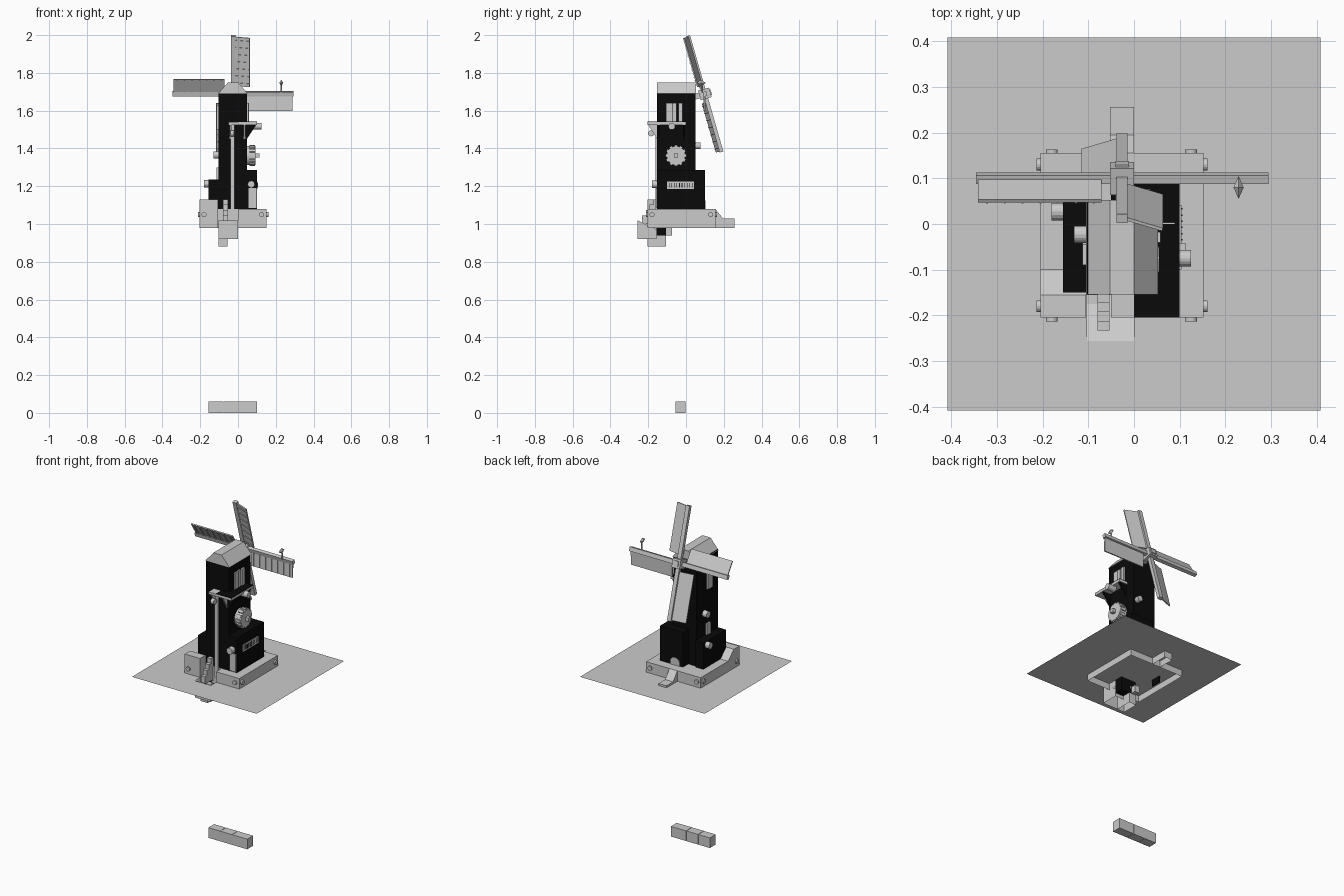
import bpy, bmesh, math
from mathutils import Matrix, Vector

if "Cube" in bpy.data.objects:
    bpy.data.objects.remove(bpy.data.objects["Cube"])


def material(name, value):
    m = bpy.data.materials.new(name)
    m.use_nodes = True
    colour = (value, value, value, 1)
    m.diffuse_color = colour
    m.node_tree.nodes["Principled BSDF"].inputs["Base Color"].default_value = colour
    return m


GREY = material("light_grey", 0.6)
BLACK = material("black", 0.003)


def finish(name, bm, mat):
    mesh = bpy.data.meshes.new(name)
    bm.to_mesh(mesh)
    bm.free()
    mesh.materials.append(mat)
    ob = bpy.data.objects.new(name, mesh)
    bpy.context.collection.objects.link(ob)
    return ob


def box(name, x, y, z, mat=GREY, frame=None):
    """Box from (min, max) ranges, optionally placed by a matrix."""
    bm = bmesh.new()
    bmesh.ops.create_cube(bm, size=1)
    for v in bm.verts:
        v.co = Vector([r[0] + (c + 0.5) * (r[1] - r[0]) for c, r in zip(v.co, (x, y, z))])
    if frame:
        bm.transform(frame)
    return finish(name, bm, mat)


def cylinder(name, centre, axis, radius, depth, sides=16, mat=GREY, top=None):
    bm = bmesh.new()
    bmesh.ops.create_cone(bm, cap_ends=True, segments=sides, radius1=radius,
                          radius2=radius if top is None else top, depth=depth)
    turn = Vector((0, 0, 1)).rotation_difference(Vector(axis)).to_matrix().to_4x4()
    bm.transform(Matrix.Translation(centre) @ turn)
    return finish(name, bm, mat)


def prism(name, profile, axis, span, mat=GREY, open_bottom=False):
    """Extrude a flat profile along the x, y or z axis."""
    bm = bmesh.new()
    place = {'x': lambda a, b, s: (s, a, b), 'y': lambda a, b, s: (a, s, b),
             'z': lambda a, b, s: (a, b, s)}[axis]
    face = bm.faces.new([bm.verts.new(place(a, b, span[0])) for a, b in profile])
    out = bmesh.ops.extrude_face_region(bm, geom=[face], use_keep_orig=True)
    shift = place(0, 0, span[1] - span[0])
    bmesh.ops.translate(bm, vec=shift, verts=[v for v in out["geom"] if isinstance(v, bmesh.types.BMVert)])
    bmesh.ops.recalc_face_normals(bm, faces=bm.faces)
    if open_bottom:
        low = [f for f in bm.faces if f.normal.z < -0.9]
        bmesh.ops.delete(bm, geom=low, context='FACES_ONLY')
    return finish(name, bm, mat)


# Ground sheet with a pit opening in front of the tower
GROUND, SKIRT = 1.018, 0.98
bm = bmesh.new()
rings = []
for x0, x1, y0, y1 in ((-0.408, 0.408, -0.408, 0.408), (-0.103, 0, -0.256, -0.155)):
    rings.append([bm.verts.new((x, y, GROUND)) for x, y in ((x0, y0), (x1, y0), (x1, y1), (x0, y1))])
for i in range(4):
    j = (i + 1) % 4
    bm.faces.new((rings[0][i], rings[0][j], rings[1][j], rings[1][i]))
finish("ground_sheet", bm, GREY)

# Hollow plinth whose skirt reaches below the ground, with corner bolts
prism("plinth", [(-0.205, -0.205), (-0.105, -0.205), (-0.105, -0.155), (0, -0.155), (0, -0.205),
                 (0.152, -0.205), (0.152, 0.155), (-0.205, 0.155)],
      'z', (SKIRT, 1.08), open_bottom=True)
prism("sluice_block", [(-0.205, 1.08), (-0.205, 1.13), (-0.155, 1.13), (-0.1, 1.08)],
      'x', (-0.205, -0.105), open_bottom=True)
for x in (-0.18, 0.125):
    for y, s in ((-0.207, -1), (0.157, 1)):
        cylinder("plinth_bolt", (x, y, 1.05), (0, s, 0), 0.013, 0.012)
for y in (-0.18, 0.13):
    for x, s in ((-0.207, -1), (0.155, 1)):
        cylinder("plinth_bolt", (x, y, 1.05), (s, 0, 0), 0.013, 0.012)

# Rear ramp, sloping pit and the pieces under the ground
prism("rear_ramp", [(0.155, SKIRT), (0.155, 1.08), (0.195, 1.03), (0.256, 1.03), (0.256, SKIRT)],
      'x', (-0.052, 0), open_bottom=True)
prism("pit", [(-0.256, 0.92), (-0.256, 1.019), (-0.155, 0.97), (-0.155, 0.92)], 'x', (-0.103, 0),
      open_bottom=True)
prism("pit_foot", [(-0.103, -0.205), (-0.055, -0.205), (-0.055, -0.105), (-0.103, -0.105)],
      'z', (0.88, SKIRT), open_bottom=True)
box("foundation", (-0.1, 0), (-0.155, -0.105), (0.94, GROUND), BLACK)
box("foundation_peg", (-0.1, -0.07), (-0.105, -0.075), (0.94, SKIRT))
box("annex_footing", (-0.155, -0.15), (-0.03, 0.03), (SKIRT, GROUND), BLACK)

# Black tower and annexes
box("tower", (-0.103, 0.047), (-0.153, 0.05), (GROUND, 1.695), BLACK)
box("left_annex", (0.047, 0.1), (-0.153, 0.1), (1.08, 1.285), BLACK)
box("back_annex", (-0.05, 0.047), (0.05, 0.1), (1.08, 1.285), BLACK)
box("right_annex", (-0.155, -0.103), (-0.15, 0.06), (1.08, 1.235), BLACK)

# Faceted roof
prism("roof", [(-0.105, 1.69), (-0.053, 1.75), (0, 1.75), (0.052, 1.69)], 'y', (-0.154, 0.053))

# Balcony with a black deck and brackets
for name, z, mat in (("balcony", (1.525, 1.539), GREY), ("balcony_deck", (1.539, 1.542), BLACK)):
    box(name + "_side", (0.047, 0.1), (-0.205, 0), z, mat)
    box(name + "_front", (-0.05 if mat == GREY else 0, 0.047), (-0.205, -0.153), z, mat)
for y in (-0.15, -0.015):
    prism("balcony_bracket", [(0.047, 1.45), (0.097, 1.525), (0.047, 1.525)], 'y', (y, y + 0.01), BLACK)
for x in (-0.045, 0.03):
    prism("front_bracket", [(-0.153, 1.45), (-0.2, 1.525), (-0.153, 1.525)], 'x', (x, x + 0.01))
cylinder("balcony_barrel", (0.1, -0.075, 1.517), (1, 0, 0), 0.018, 0.05)

# Front pole, hoist and stepped chute
box("front_pole", (-0.04, -0.018), (-0.162, -0.152), (GROUND, 1.53))
cylinder("hoist_pulley", (-0.03, -0.185, 1.48), (1, 0, 0), 0.016, 0.02)
for i in range(4):
    box("chute_step", (-0.08, -0.054), (-0.173 - 0.02 * i, -0.153 - 0.02 * i),
        (1.0, 1.13 - 0.028 * i))

# Doors and windows
box("upper_door", (0.046, 0.055), (-0.105, -0.05), (1.54, 1.64))
box("upper_door_rail", (0.046, 0.058), (-0.04, -0.018), (1.54, 1.64))
box("door_seam", (0.055, 0.0565), (-0.075, -0.072), (1.54, 1.64), BLACK)
box("right_window", (-0.113, -0.102), (-0.09, -0.045), (1.5, 1.63))
box("right_door", (-0.113, -0.102), (-0.07, -0.035), (1.235, 1.3))
box("left_front_door", (0.055, 0.097), (-0.16, -0.152), (1.085, 1.19))
box("slat_window", (0.099, 0.104), (-0.1, 0.042), (1.185, 1.225))
for i in range(10):
    y = -0.09 + i * 0.0135
    box("window_slat", (0.104, 0.106), (y, y + 0.003), (1.192, 1.218), BLACK)
arch = [(0.03 * math.cos(math.pi * i / 8), 1.1 + 0.025 * math.sin(math.pi * i / 8)) for i in range(9)]
prism("back_arch_door", [(x, z) for x, z in arch + [(-0.03, 1.08), (0.03, 1.08)]], 'y', (0.099, 0.104))

# Round pegs on the walls
cylinder("front_peg", (0.07, -0.166, 1.21), (0, -1, 0), 0.019, 0.03)
cylinder("back_peg", (0.02, 0.062, 1.415), (0, 1, 0), 0.017, 0.03)
cylinder("right_low_peg", (-0.167, 0.027, 1.213), (-1, 0, 0), 0.019, 0.028)
cylinder("right_high_peg", (-0.117, -0.023, 1.365), (-1, 0, 0), 0.019, 0.028)

# Toothed wheel on the left wall
GEAR = Vector((0.07, -0.053, 1.362))
cylinder("gear_disc", GEAR, (1, 0, 0), 0.05, 0.045, 24)
box("gear_pin", (0.09, 0.113), (-0.064, -0.042), (1.351, 1.373))
for i in range(12):
    spin = Matrix.Translation(GEAR) @ Matrix.Rotation(i * math.tau / 12, 4, 'X')
    box("gear_tooth", (-0.01, 0.02), (-0.008, 0.008), (0.04, 0.056), frame=spin)

# Sails: tilted rotor with four pitched blades
TILT = Matrix.Translation((-0.026, 0.1, 1.689)) @ Matrix.Rotation(math.radians(16), 4, 'X')
box("rotor_hub", (-0.026, 0.026), (-0.03, 0.03), (-0.026, 0.026), frame=TILT)
box("rotor_shaft", (-0.015, 0.015), (-0.09, 0.035), (-0.015, 0.015), frame=TILT)
for i in range(4):
    arm = TILT @ Matrix.Rotation(i * math.pi / 2, 4, 'Y')
    box("sail_spar", (-0.012, 0.012), (-0.01, 0.01), (0, 0.32), frame=arm)
    pitch = arm @ Matrix.Rotation(math.radians(-17), 4, 'Z')
    box("sail_board", (0.01, 0.092), (-0.003, 0.004), (0.045, 0.315), frame=pitch)
    for k in range(7):
        z = 0.06 + k * 0.039
        box("sail_rung", (0.012, 0.09), (-0.007, -0.003), (z, z + 0.004), frame=pitch)

# Small perched ornament
cylinder("ornament_stem", (0.229, 0.085, 1.715), (0, 0, 1), 0.004, 0.04, 6)
for z, low, high in ((1.739, 0, 0.011), (1.755, 0.011, 0)):
    ob = cylinder("ornament_diamond", (0.229, 0.08, z), (0, 0, 1), low, 0.016, 4, top=high)
    for v in ob.data.vertices:
        v.co.y = 0.08 + (v.co.y - 0.08) * 2.3

# Separate segmented block at the bottom, with shallow seams
for x0, x1 in ((-0.155, -0.079), (-0.077, -0.001), (0.001, 0.1)):
    box("bottom_block", (x0, x1), (-0.056, -0.002), (0, 0.06))
box("bottom_core", (-0.15, 0.095), (-0.053, -0.005), (0.003, 0.057))
